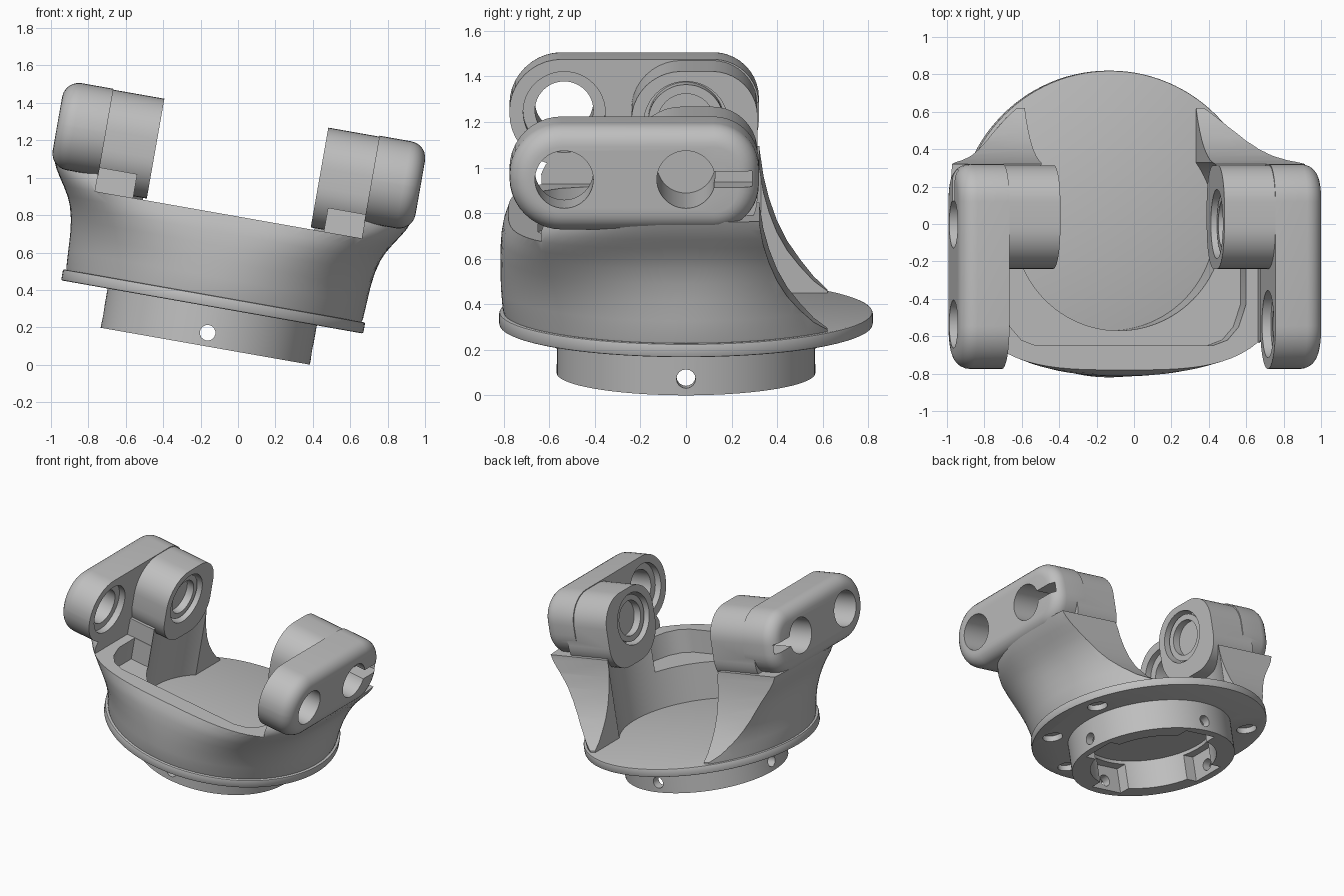
import bpy, bmesh, math
from mathutils import Matrix, Vector

if "Cube" in bpy.data.objects:
    bpy.data.objects.remove(bpy.data.objects["Cube"])

grey = bpy.data.materials.new("plain grey")
grey.diffuse_color = (0.52, 0.52, 0.52, 1)
grey.use_nodes = True
grey.node_tree.nodes["Principled BSDF"].inputs["Base Color"].default_value = grey.diffuse_color
parts = []
HW = 0.822          # height of the pivot holes above the flange


def obj(name, bm):
    bmesh.ops.recalc_face_normals(bm, faces=bm.faces)
    me = bpy.data.meshes.new(name)
    bm.to_mesh(me)
    bm.free()
    me.materials.append(grey)
    o = bpy.data.objects.new(name, me)
    bpy.context.collection.objects.link(o)
    return o


def cyl(name, r, a, b, seg=48):
    a, b = Vector(a), Vector(b)
    d = b - a
    bm = bmesh.new()
    m = Matrix.Translation((a + b) / 2) @ d.to_track_quat('Z', 'Y').to_matrix().to_4x4()
    bmesh.ops.create_cone(bm, cap_ends=True, segments=seg, radius1=r, radius2=r, depth=d.length, matrix=m)
    return obj(name, bm)


def box(name, x0, x1, y0, y1, z0, z1, turn=0):
    bm = bmesh.new()
    m = Matrix.Translation(((x0 + x1) / 2, (y0 + y1) / 2, (z0 + z1) / 2)) @ Matrix.Diagonal((x1 - x0, y1 - y0, z1 - z0, 1))
    bmesh.ops.create_cube(bm, size=1, matrix=Matrix.Rotation(turn, 4, 'Z') @ m)
    return obj(name, bm)


def loft(name, rings):
    """Closed skin through equal-length rings of 3D points."""
    bm = bmesh.new()
    vs = [[bm.verts.new(p) for p in r] for r in rings]
    n = len(vs[0])
    for p, q in zip(vs, vs[1:]):
        for i in range(n):
            bm.faces.new((p[i], p[(i + 1) % n], q[(i + 1) % n], q[i]))
    bm.faces.new(vs[0][::-1])
    bm.faces.new(vs[-1])
    return obj(name, bm)


def side(pts, u):
    return [(u, p[0], p[1]) for p in pts]


def flat(pts, h):
    return [(p[0], p[1], h) for p in pts]


def rounded(x0, x1, y0, y1, rl, rr, d=0, n=10):
    """Rounded rectangle inset by d, with separate radii for its two ends."""
    pts = []
    for cx, cy, r, a0 in ((x1 - rr, y1 - rr, rr, 0), (x0 + rl, y1 - rl, rl, 90),
                          (x0 + rl, y0 + rl, rl, 180), (x1 - rr, y0 + rr, rr, 270)):
        for i in range(n + 1):
            a = math.radians(a0 + 90 * i / n)
            pts.append((cx + (r - d) * math.cos(a), cy + (r - d) * math.sin(a)))
    return pts


def boolean(o, tool, op='DIFFERENCE'):
    m = o.modifiers.new("b", 'BOOLEAN')
    m.operation, m.solver, m.object = op, 'EXACT', tool
    bpy.context.view_layer.objects.active = o
    bpy.ops.object.modifier_apply(modifier=m.name)
    bpy.data.objects.remove(tool)


# flared body: rows of (height, half width, front depth, squareness)
rows = [(0.04, .795, .795, 2), (.075, .805, .805, 2), (.16, .81, .812, 2.05), (.25, .815, .815, 2.2),
        (.33, .825, .815, 2.45), (.40, .843, .81, 2.75), (.45, .865, .80, 3.0), (.50, .895, .78, 3.3),
        (.545, .925, .745, 3.5), (.59, .952, .70, 3.6), (.63, .968, .655, 3.6)]
rings, N = [], 112
for w, U, Y, k in rows:
    ring = []
    for i in range(N):
        t = 2 * math.pi * i / N
        c, s = math.cos(t), math.sin(t)
        f = (abs(c) ** k + abs(s) ** k) ** (-1 / k)
        ring.append((U * c * f, (Y if s < 0 else .8) * s * f, w))
    rings.append(ring)
body = loft("flared_body", rings)
# swept back edge, bore, back opening, front pocket, gap between ears
sweep = [(.63, 0), (.62, .07), (.56, .115), (.5, .18), (.445, .25), (.40, .33), (.365, .42), (.34, .51),
         (.322, .62), (.318, .9), (1.2, .9), (1.2, 0)]
boolean(body, loft("cut", [side(sweep, -1.5), side(sweep, 1.5)]))
boolean(body, cyl("cut", .57, (0, 0, 0), (0, 0, 1), 96))
boolean(body, box("cut", -.465, .465, .2, 1.3, -.01, 1.1))
pocket = [(-.66, -.24), (-.66, -.43), (-.62, -.55), (-.56, -.62), (-.48, -.65),
          (.48, -.65), (.56, -.62), (.62, -.55), (.66, -.43), (.66, -.24)]
boolean(body, loft("cut", [flat(pocket, .33), flat(pocket, 1.0)]))
boolean(body, box("cut", -.724, .724, -1.2, -.238, .5, 1.3))
parts.append(body)

# flange disc with blind screw holes underneath
flange = cyl("flange", .82, (0, 0, 0), (0, 0, .06), 112)
bv = flange.modifiers.new("bevel", 'BEVEL')
bv.width, bv.segments, bv.limit_method = .008, 2, 'ANGLE'
bpy.context.view_layer.objects.active = flange
bpy.ops.object.modifier_apply(modifier="bevel")
for a in (18, -28, -75, -120, 150, 195):
    x, y = .69 * math.cos(math.radians(a)), .69 * math.sin(math.radians(a))
    boolean(flange, cyl("cut", .07, (x, y, -.1), (x, y, .05), 24))
parts.append(flange)

# collar ring below, with inner notches and radial pin holes
collar = cyl("collar", .568, (0, 0, -.213), (0, 0, .01), 96)
boolean(collar, cyl("cut", .44, (0, 0, -.4), (0, 0, -.005), 80))
for i in range(4):
    boolean(collar, box("cut", .25, .505, -.13, .13, -.4, -.03, i * math.pi / 2))
for i in range(4):
    c, s = math.cos(i * math.pi / 2), math.sin(i * math.pi / 2)
    boolean(collar, cyl("cut", .042, (.3 * c, .3 * s, -.14), (.8 * c, .8 * s, -.14), 16))
parts.append(collar)

# mirrored ears, each with an inner boss, two holes, a slot and a bearing
R = .09
steps = [(.722, 0)] + [(.985 - R + R * math.sin(math.radians(a)), R - R * math.cos(math.radians(a)))
                       for a in range(0, 91, 15)]
for s, tag in ((1, "right"), (-1, "left")):
    ear = loft(tag + "_ear", [side(rounded(-.775, .32, .585, 1.057, .23, .2, d), s * u) for u, d in steps])
    boss_shape = rounded(-.24, .314, .51, 1.052, .22, .2)
    boolean(ear, loft("boss", [side(boss_shape, s * .445), side(boss_shape, s * .8)]), 'UNION')
    for y, r, u0, u1 in ((-.535, .128, .6, 1.2), (-.535, .18, .6, .77),
                         (0, .128, .3, 1.2), (0, .185, .3, .54)):
        boolean(ear, cyl("cut", r, (s * u0, y, HW), (s * u1, y, HW)))
    lo, hi = sorted((s * .85, s * 1.2))
    boolean(ear, box("cut", lo, hi, .1, .29, HW - .035, HW + .035))
    parts.append(ear)
    bearing = cyl(tag + "_bearing", .166, (s * .475, 0, HW), (s * .545, 0, HW))
    boolean(bearing, cyl("cut", .125, (s * .3, 0, HW), (s * .7, 0, HW)))
    parts.append(bearing)
    parts.append(cyl(tag + "_bearing_plug", .13, (s * .53, 0, HW), (s * .6, 0, HW)))

# tilt the whole assembly and shade it
tilt = Matrix.Translation((-.138, 0, .309)) @ Matrix.Rotation(math.radians(10), 4, 'Y')
for o in parts:
    o.data.transform(tilt)
    bpy.ops.object.select_all(action='DESELECT')
    o.select_set(True)
    bpy.context.view_layer.objects.active = o
    bpy.ops.object.shade_smooth_by_angle(angle=math.radians(32))
